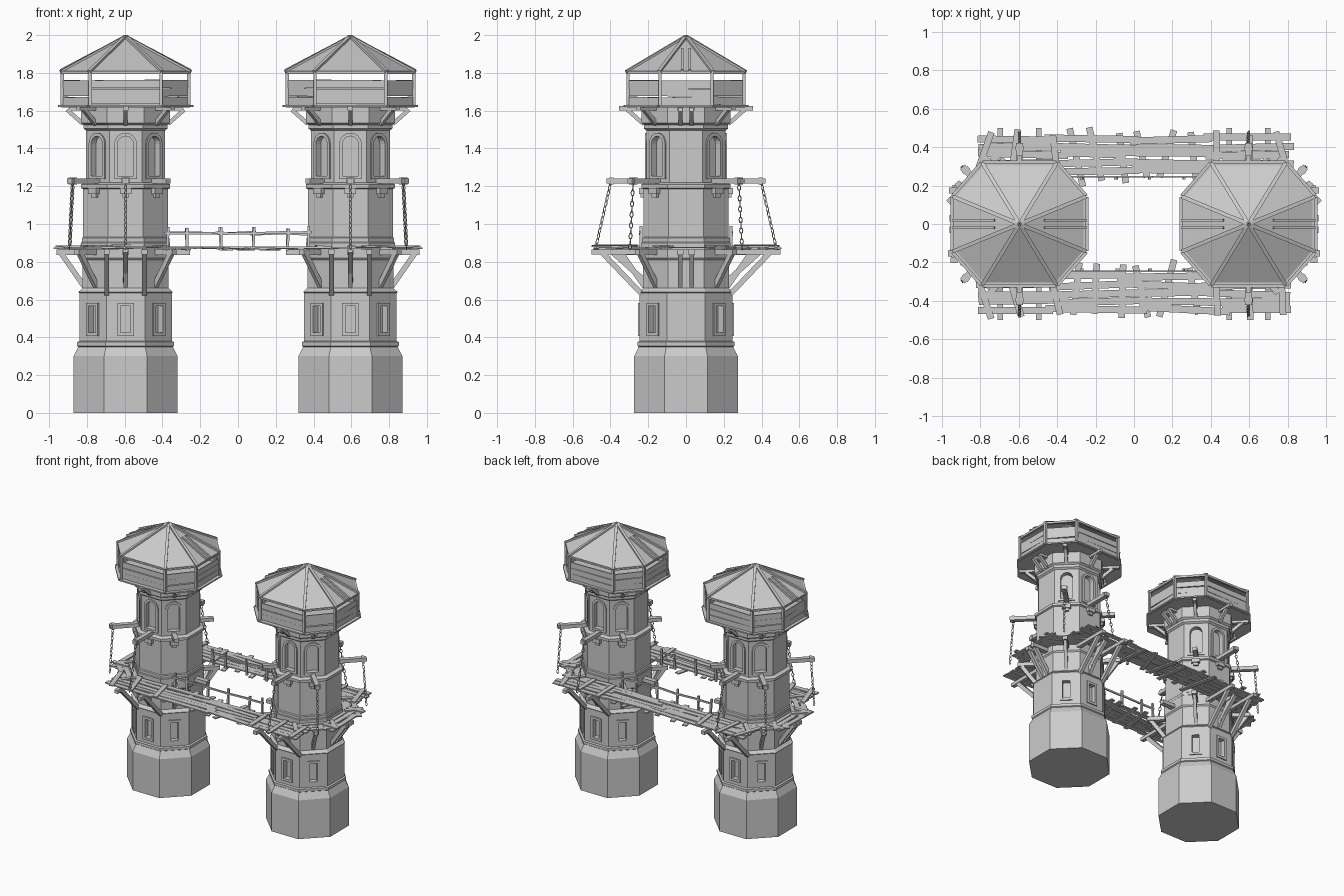
import bpy, bmesh, math, random
from math import pi, sin, cos
from mathutils import Vector, Matrix

random.seed(7)
if "Cube" in bpy.data.objects:
    bpy.data.objects.remove(bpy.data.objects["Cube"])

stone = bpy.data.materials.new("plain grey")
stone.use_nodes = True
GREY = (0.6, 0.6, 0.6, 1)
stone.diffuse_color = GREY
stone.node_tree.nodes["Principled BSDF"].inputs["Base Color"].default_value = GREY

CX = -0.595          # axis of the tower that gets mirrored
parts = {}


def part(name):
    return parts.setdefault(name, bmesh.new())


def rnd(a):
    return random.uniform(-a, a)


def beam(name, p, q, w, h):
    """Box from p to q, w wide and h high."""
    p, q = Vector(p), Vector(q)
    d = q - p
    rot = d.to_track_quat('X', 'Z').to_matrix().to_4x4()
    m = Matrix.Translation((p + q) / 2) @ rot @ Matrix.Diagonal((d.length, w, h, 1))
    bmesh.ops.create_cube(part(name), size=1, matrix=m)


def polar(a, r, t, z):
    """Point on the tower: r outward along angle a, t sideways."""
    return Vector((CX + r * cos(a) - t * sin(a), r * sin(a) + t * cos(a), z))


def radial(name, a, r0, z0, r1, z1, w, h, t=0):
    beam(name, polar(a, r0, t, z0), polar(a, r1, t, z1), w, h)


def loft(name, rings, caps=True):
    bm = part(name)
    loops = [[bm.verts.new(p) for p in ring] for ring in rings]
    for a, b in zip(loops, loops[1:]):
        for i in range(len(a)):
            j = (i + 1) % len(a)
            bm.faces.new((a[i], a[j], b[j], b[i]))
    if caps:
        bm.faces.new(loops[0][::-1])
        bm.faces.new(loops[-1])


def octagon(r, z):
    c = r / cos(pi / 8)
    return [polar(pi / 8 + i * pi / 4, c, 0, z) for i in range(8)]


def outline(half, z0, z1, arched):
    """Window outline as (sideways, height) pairs."""
    if not arched:
        return [(-half, z0), (half, z0), (half, z1), (-half, z1)]
    arc = [(half * cos(i * pi / 8), z1 - half + half * sin(i * pi / 8)) for i in range(9)]
    return [(-half, z0), (half, z0)] + arc


def window(a, r, half, z0, z1, border, arched):
    def ring(grow, depth):
        return [polar(a, depth, t, z) for t, z in
                outline(half + grow, z0 - grow, z1 + grow, arched)]
    loft("window_cutter", [ring(0, r - 0.03), ring(0, r + 0.05)])
    frame = [ring(border, r - 0.01), ring(border, r + 0.008),
             ring(0, r + 0.008), ring(0, r - 0.01), ring(border, r - 0.01)]
    loft("window_frames", frame, caps=False)


def chain(p, q, n=13):
    p, q = Vector(p), Vector(q)
    rot = (q - p).to_track_quat('X', 'Z').to_matrix()
    size = (q - p).length / n
    bm = part("hanging_chains")
    for k in range(n):
        mid = p.lerp(q, (k + 0.5) / n)
        turn = rot @ Matrix.Rotation(k * pi / 2 + pi / 4, 3, 'X')
        loops = []
        for i in range(8):
            u = i * pi / 4
            sec = []
            for j in range(4):
                v = j * pi / 2
                k2 = 1 + 0.3 * cos(v)
                sec.append(bm.verts.new(mid + turn @ Vector((
                    size * 0.52 * k2 * cos(u), 0.0085 * k2 * sin(u), 0.003 * sin(v)))))
            loops.append(sec)
        for i in range(8):
            for j in range(4):
                a, b, jj = loops[i], loops[(i + 1) % 8], (j + 1) % 4
                bm.faces.new((a[j], b[j], b[jj], a[jj]))


# Stone shaft: apothem and height pairs
PROFILE = [(.275, 0), (.275, .30), (.25, .35), (.257, .355), (.257, .375), (.245, .38),
           (.245, .635), (.25, .64), (.228, .66), (.228, .81), (.236, .82), (.236, .90),
           (.232, .905), (.232, .925), (.225, .93), (.225, 1.185), (.236, 1.19), (.236, 1.21),
           (.209, 1.22), (.209, 1.495), (.222, 1.505), (.222, 1.525), (.236, 1.535), (.236, 1.62)]
loft("tower_shaft", [octagon(r, z) for r, z in PROFILE])

# Windows on the six faces that do not face the other tower or away from it
for i in (1, 2, 3, 5, 6, 7):
    a = i * pi / 4
    window(a, .245, .026, .425, .565, .018, False)
    window(a, .209, .042, 1.255, 1.465, .018, True)

# Support beams, braces and chains around the shaft
for i in range(8):
    a = i * pi / 4
    straight, outward = i % 2 == 0, i in (2, 3, 5, 6)
    offsets = (-.03, .03) if i % 4 == 0 else (0,)
    for t in offsets:
        # under the roof room
        reach = .30 if i % 4 == 0 else .355
        radial("roof_room_beams", a, .18, 1.612, reach, 1.612, .028, .024, t)
        radial("roof_room_braces", a, .225, 1.53, .31, 1.605, .022, .022, t)
        # under the walkway
        if i != 0:
            radial("walkway_braces", a, .22, .67, .345, .85, .024, .028, t)
            radial("walkway_beams", a, .2, .85, .365, .85, .035, .028, t)
    if i == 0:
        radial("walkway_beams", a, .2, .85, .34, .85, .04, .028)
    # hoist beams with corbels
    if i % 4:
        reach = .42 if outward else .32
        radial("hoist_beams", a, .18, 1.228, reach, 1.228, .034, .028)
        radial("hoist_corbels", a, .2, 1.175, .25, 1.175, .06, .03)
        radial("hoist_corbels", a, .2, 1.155, .24, 1.155, .035, .03)
    if outward:
        low = .48 if straight else .42
        chain(polar(a, .395, 0, 1.235), polar(a, low, 0, .865))
        radial("chain_collars", a, .385, 1.228, .405, 1.228, .042, .036)
for s in (-1, 1):
    a = s * pi / 2
    for t in (-.1, .1):
        radial("walkway_braces", a, .235, .63, .455, .86, .024, .028, t)
        radial("walkway_beams", a, .2, .852, .5, .852, .03, .026, t)
    radial("walkway_braces", a, .22, .70, .40, .86, .026, .028)

# Walkway boards on the outer side and outer corners
for a, r0, n, half in ((pi, .25, 3, .22), (pi * .75, .25, 3, .17), (-pi * .75, .25, 3, .17)):
    for k in range(n):
        r = r0 + k * .043
        h = half + rnd(.02)
        beam("walkway_boards", polar(a, r + rnd(.006), -h, .872 + rnd(.004)),
             polar(a, r + rnd(.006), h, .872 + rnd(.004)), .036, .009)
    for t in (-.7, .65):
        radial("walkway_boards", a + rnd(.1), r0 - .01, .882, .375, .882, .032, .009, t * half)

# Roof room: stretched octagon of corners
CORNERS = [(.34, .14), (.19, .312), (-.19, .312), (-.34, .14),
           (-.34, -.14), (-.19, -.312), (.19, -.312), (.34, -.14)]


def corner(i, z, s=1.0):
    x, y = CORNERS[i % 8]
    return Vector((CX + x * s, y * s, z))


loft("roof_room_floor", [[corner(i, z) for i in range(8)] for z in (1.618, 1.628)])
eave = [corner(i, 1.805, 1.01) for i in range(8)]
tip, tip_in = Vector((CX, 0, 1.992)), Vector((CX, 0, 1.98))
roof = part("roof_panels")
for i in range(8):
    p, q = eave[i], eave[(i + 1) % 8]
    drop = Vector((0, 0, -.01))
    quads = [(p, q, tip), (q + drop, p + drop, tip_in), (q, p, p + drop, q + drop)]
    for pts in quads:
        roof.faces.new([roof.verts.new(v) for v in pts])
    beam("roof_rafters", p, tip, .02, .018)
    beam("eave_rails", corner(i, 1.803, .985), corner(i + 1, 1.803, .985), .014, .016)
    beam("roof_room_posts", corner(i, 1.62, .985), corner(i, 1.81, .985), .018, .018)
    # three rough boards per side, one overhanging floor board
    for k in range(3):
        s = .975 + rnd(.006)
        beam("roof_room_boards", corner(i, 1.652 + k * .044 + rnd(.004), s),
             corner(i + 1, 1.652 + k * .044 + rnd(.004), s), .009, .042)
    beam("roof_room_floor", corner(i, 1.625, 1.01), corner(i + 1, 1.625, 1.01), .03, .01)
for a in (0, pi):
    for t in (-.02, .02):
        radial("roof_rafters", a, .345, 1.812, .13, 1.925, .012, .016, t)

# Two plank bridges with cross boards
for s in (-1, 1):
    for row in range(5):
        y = .275 + row * .044
        ends = [-.80 + rnd(.015), -.42 + rnd(.06), rnd(.08), .42 + rnd(.06), .80 + rnd(.015)]
        for x0, x1 in zip(ends, ends[1:]):
            def deck(x):
                edge = .012 * (1 - abs(x) / .8) if row > 2 else 0
                return (x, s * (y - edge + rnd(.01)), .874 + rnd(.004))
            beam("bridge_planks", deck(x0 - .02), deck(x1 + .02), .037, .009)
    for x in (-.78, -.62, -.41, -.3, -.2, -.06, .04, .17, .31, .43, .6, .77):
        tilt, outer = rnd(.04), .485 + rnd(.025)
        z = .884 + rnd(.003) if abs(x) > .35 else .867 + rnd(.006)
        inner = .26 if abs(x) > .35 else .215 + rnd(.03)
        beam("bridge_cross_boards", (x - tilt, s * inner, z), (x + tilt, s * outer, z), .034, .009)
    # inner handrail
    posts = [-.375, -.27, -.09, .08, .26, .375]
    tops = [.985, .93 + .05, .985, .985, .975, .99]
    for x, z in zip(posts, tops):
        lean = rnd(.012)
        beam("handrail_posts", (x, s * .238, .86), (x + lean, s * .238, z), .014, .014)
    for x0, x1 in zip(posts, posts[1:]):
        beam("handrails", (x0 - .015, s * .245, .95 + rnd(.008)),
             (x1 + .015, s * .245, .95 + rnd(.008)), .009, .013)

# Turn the parts into objects; tower parts are mirrored for the second tower
objects = {}
for name, bm in parts.items():
    bmesh.ops.recalc_face_normals(bm, faces=bm.faces[:])
    mesh = bpy.data.meshes.new(name)
    bm.to_mesh(mesh)
    bm.free()
    mesh.materials.append(stone)
    ob = bpy.data.objects.new(name, mesh)
    bpy.context.scene.collection.objects.link(ob)
    objects[name] = ob

cutter = objects["window_cutter"]
cutter.hide_render = True
cutter.display_type = 'WIRE'
cut = objects["tower_shaft"].modifiers.new("window_niches", 'BOOLEAN')
cut.object, cut.operation, cut.solver = cutter, 'DIFFERENCE', 'EXACT'
for name, ob in objects.items():
    if ob is not cutter and not name.startswith(("bridge", "handrail")):
        mirror = ob.modifiers.new("second_tower", 'MIRROR')
        mirror.use_mirror_merge = False
cutter.hide_viewport = True
